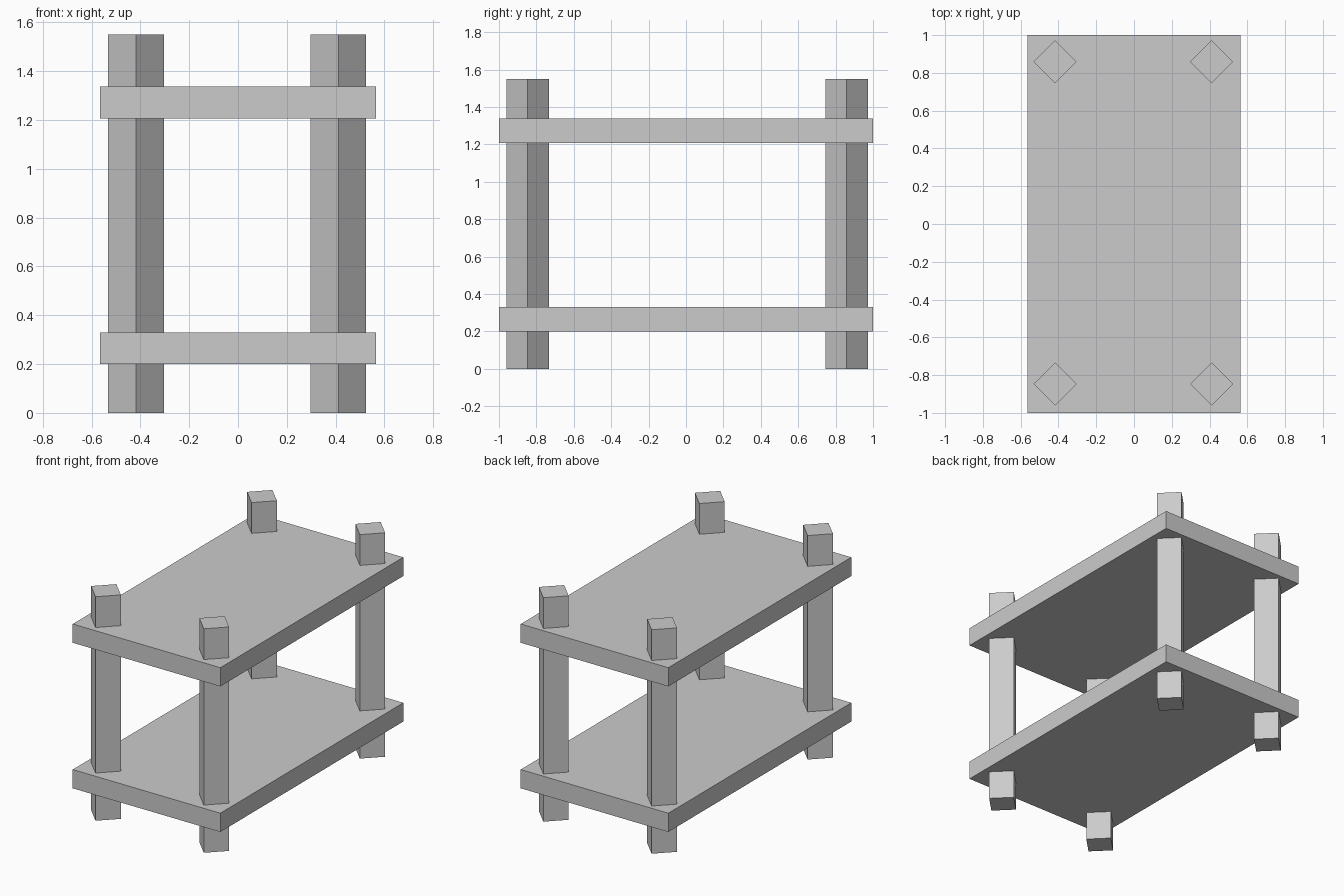
import bpy
import math

cube = bpy.data.objects.get("Cube")
if cube:
    bpy.data.objects.remove(cube, do_unlink=True)

GREY = (0.6, 0.6, 0.6, 1.0)
grey = bpy.data.materials.new("light_grey")
grey.use_nodes = True
grey.diffuse_color = GREY
grey.node_tree.nodes["Principled BSDF"].inputs["Base Color"].default_value = GREY


def box(name, centre, size, turn=0.0):
    """Add a box with the given full size, turned about z."""
    bpy.ops.mesh.primitive_cube_add(size=1, location=centre, rotation=(0, 0, turn))
    part = bpy.context.object
    part.name = name
    part.scale = size
    bpy.ops.object.transform_apply(location=False, rotation=True, scale=True)
    part.data.materials.append(grey)
    return part


# Two identical shelf boards
SHELF_THICKNESS = 0.13
for name, z in (("lower_shelf", 0.265), ("upper_shelf", 1.272)):
    box(name, (0, 0, z), (1.13, 2.0, SHELF_THICKNESS))

# Four square posts, turned so their edges point along the axes
POST_HEIGHT = 1.55
POST_WIDTH = 0.114 * math.sqrt(2)
for depth, y in (("front", -0.847), ("back", 0.859)):
    for side, x in (("right", -0.418), ("left", 0.411)):
        box(f"{depth}_{side}_post", (x, y, POST_HEIGHT / 2),
            (POST_WIDTH, POST_WIDTH, POST_HEIGHT), math.radians(45))
